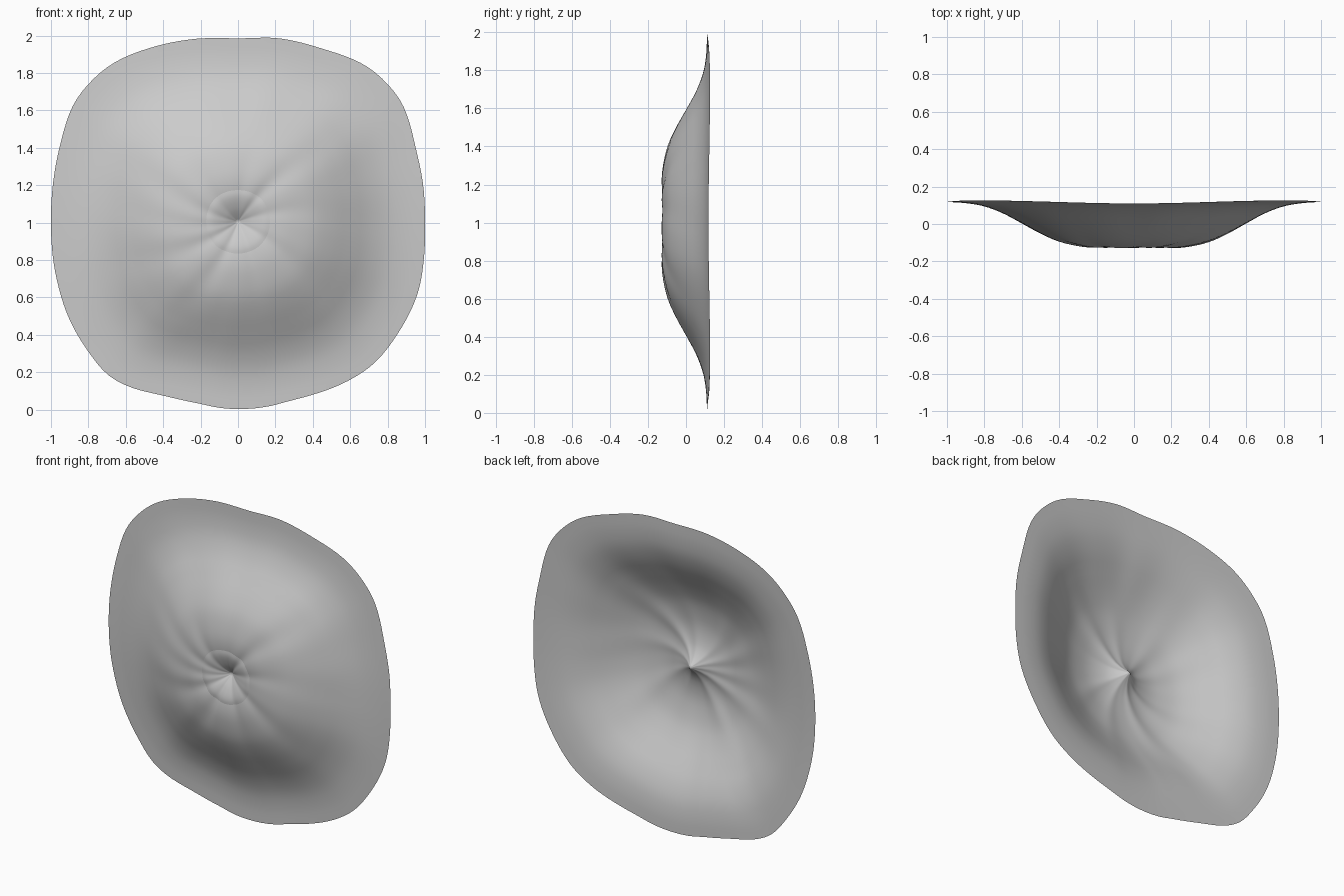
import bpy, bmesh, math

if "Cube" in bpy.data.objects:
    bpy.data.objects.remove(bpy.data.objects["Cube"])

# Outline of the cushion, (x, z) counter-clockwise starting at the right
OUTLINE = [(1, 1), (.99, 1.2), (.95, 1.4), (.88, 1.63), (.8, 1.74), (.68, 1.84), (.45, 1.93),
           (.22, 1.985), (0, 1.985), (-.25, 1.98), (-.45, 1.94), (-.67, 1.85), (-.8, 1.74),
           (-.88, 1.63), (-.95, 1.42), (-.99, 1.2), (-1, .97), (-.97, .7), (-.9, .48),
           (-.8, .31), (-.7, .19), (-.6, .13), (-.4, .075), (-.22, .035), (-.1, .01), (0, .003),
           (.15, .015), (.27, .045), (.4, .08), (.6, .16), (.73, .25), (.85, .4), (.96, .62), (.995, .82)]
# Depth (y) from the tufted centre to the rim
DEPTH = [(0, -.035), (.03, -.064), (.07, -.092), (.12, -.111), (.2, -.122), (.28, -.118), (.4, -.092),
         (.5, -.049), (.6, .005), (.7, .058), (.8, .095), (.9, .113), (1, .12)]
# Tuft creases: (direction in degrees, depth)
CREASES = [(12, .005), (48, .009), (82, .004), (128, .005), (158, .006), (182, .005),
           (208, .008), (243, .008), (287, .005), (325, .006)]


def spline(pts, v):
    """Smooth interpolation through sorted (position, value) points."""
    i = max(k for k in range(len(pts) - 1) if pts[k][0] <= v + 1e-9)
    (x0, y0), (x1, y1) = pts[i], pts[i + 1]
    slope = lambda a, b: (pts[b][1] - pts[a][1]) / (pts[b][0] - pts[a][0])
    m0 = slope(max(i - 1, 0), i + 1)
    m1 = slope(i, min(i + 2, len(pts) - 1))
    h = x1 - x0
    u = (v - x0) / h
    return ((2*u**3 - 3*u**2 + 1) * y0 + (u**3 - 2*u**2 + u) * h * m0
            + (3*u**2 - 2*u**3) * y1 + (u**3 - u**2) * h * m1)


polar = [(math.atan2(z - 1, x) % math.tau, math.hypot(x, z - 1)) for x, z in OUTLINE]
polar = ([(a - math.tau, r) for a, r in polar[-3:]] + polar
         + [(a + math.tau, r) for a, r in polar[:3]])


def cushion_point(a, t):
    rim = spline(polar, a)
    # near the middle the rings become round
    r = t * (1 + (rim - 1) * min(1, t * 1.6))
    y = spline(DEPTH, t)
    # gentle swirling creases that fade toward the rim
    fade = math.sin(math.pi * min(1, t / .8) ** .75) ** 1.3 if t < .8 else 0
    for deg, depth in CREASES:
        d = (a - math.radians(deg) + .5 * (t - .3) + math.pi) % math.tau - math.pi
        y += depth * fade * (math.exp(-(d / .17) ** 2) - .1)
    # soft waviness of the rim
    y += t ** 4 * (.004 * math.cos(2 * a) - .006 * math.cos(4 * a))
    return r * math.cos(a), y, 1.005 - .005 * t + r * math.sin(a)


def button_point(a, t):
    # thin disc that follows the cushion, its edge sunk into the fabric
    x, y, z = cushion_point(a, .17 * t)
    lift = spline([(0, .022), (.2, .012), (.5, .006), (.85, .005), (1, 0)], t)
    return x, y - lift, z


def disc(name, point, rings, segs, mat):
    """Polar surface: a centre fan surrounded by rings of quads."""
    bm = bmesh.new()
    centre = bm.verts.new(point(0, 0))
    loops = [[bm.verts.new(point(math.tau * s / segs, t)) for s in range(segs)] for t in rings]
    for s in range(segs):
        n = (s + 1) % segs
        bm.faces.new((centre, loops[0][s], loops[0][n]))
        for a, b in zip(loops, loops[1:]):
            bm.faces.new((a[s], b[s], b[n], a[n]))
    for f in bm.faces:
        f.smooth = True
    mesh = bpy.data.meshes.new(name)
    bm.to_mesh(mesh)
    bm.free()
    mesh.materials.append(mat)
    ob = bpy.data.objects.new(name, mesh)
    bpy.context.collection.objects.link(ob)
    return ob


fabric = bpy.data.materials.new("light grey fabric")
fabric.diffuse_color = (.6, .6, .6, 1)
fabric.use_nodes = True
fabric.node_tree.nodes["Principled BSDF"].inputs["Base Color"].default_value = fabric.diffuse_color

# Open cushion shell with tufted centre
disc("cushion_shell", cushion_point, [.015, .03, .055] + [k / 32 for k in range(3, 33)], 144, fabric)
# Shallow dimpled button
disc("tuft_button", button_point, [k / 12 for k in range(1, 13)], 144, fabric)
